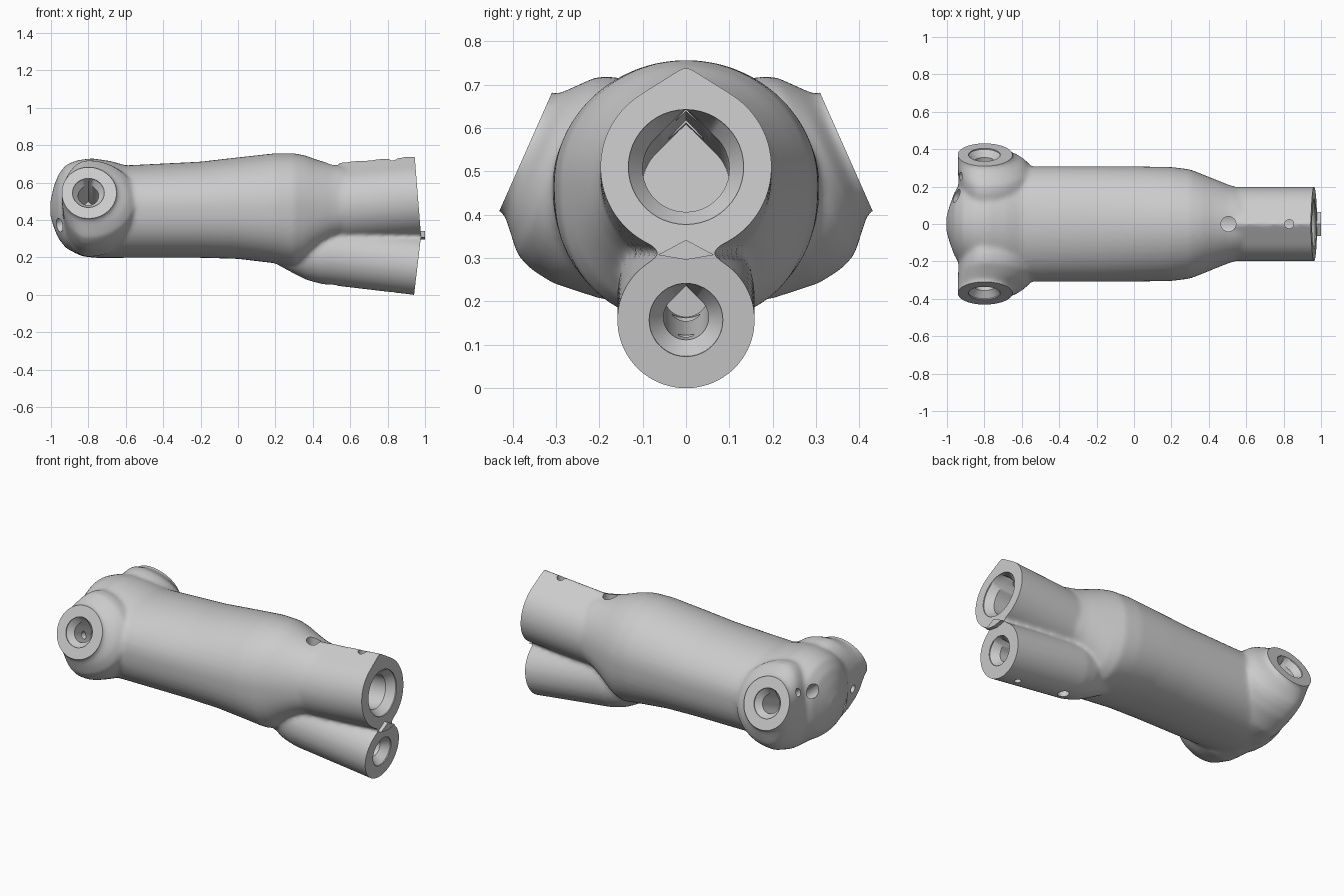
import bpy
import bmesh
from math import acos, cos, sin, pi, copysign
from mathutils import Vector

SIDES = 48
Y = Vector((0, 1, 0))
X = Vector((1, 0, 0))

if "Cube" in bpy.data.objects:
    bpy.data.objects.remove(bpy.data.objects["Cube"])

grey = bpy.data.materials.new("light_grey")
grey.use_nodes = True
grey.diffuse_color = (0.6, 0.6, 0.6, 1)
grey.node_tree.nodes["Principled BSDF"].inputs["Base Color"].default_value = (0.6, 0.6, 0.6, 1)


def new_object(name, bm):
    bmesh.ops.recalc_face_normals(bm, faces=bm.faces)
    mesh = bpy.data.meshes.new(name)
    bm.to_mesh(mesh)
    bm.free()
    mesh.materials.append(grey)
    obj = bpy.data.objects.new(name, mesh)
    bpy.context.collection.objects.link(obj)
    return obj


def loft(bm, rings):
    """Closed skin through a list of point rings."""
    rows = [[bm.verts.new(p) for p in ring] for ring in rings]
    for a, b in zip(rows, rows[1:]):
        for i in range(len(a)):
            j = (i + 1) % len(a)
            bm.faces.new((a[i], a[j], b[j], b[i]))
    bm.faces.new(rows[0][::-1])
    bm.faces.new(rows[-1])


def drop_ring(center, side, up, r, peak):
    """Circle whose top is drawn out to a peak, as a multiple of r."""
    lean = acos(1 / peak)
    pts = []
    for i in range(SIDES):
        a = 2 * pi * i / SIDES
        off = min(a, 2 * pi - a)
        d = r / cos(lean - off) if off < lean else r
        pts.append(center + side * (d * sin(a)) + up * (d * cos(a)))
    return pts


def tube(bm, end, axis, stations, peak=1.0, side=Y):
    """Loft along axis; stations are (distance in from the end, radius[, peak])."""
    up = axis.cross(side)
    up = up if up.z > 0 else -up
    loft(bm, [drop_ring(end - axis * s[0], side, up, s[1], s[2] if len(s) > 2 else peak)
              for s in stations])


def boss(bm, end, axis, stations):
    """Lopsided flare; stations are (distance in, radius, reach to +x, reach to -x)."""
    up = axis.cross(X)
    up = up if up.z > 0 else -up
    rings = []
    for depth, r, right, left in stations:
        turns = [2 * pi * i / SIDES for i in range(SIDES)]
        rings.append([end - axis * depth + up * (r * cos(a))
                      + X * ((right if sin(a) > 0 else left) * sin(a)) for a in turns])
    loft(bm, rings)


def body_ring(x, low, high, w, mid):
    pts = []
    for i in range(SIDES):
        a = 2 * pi * i / SIDES
        c, s = cos(a), sin(a)
        n = 1.0 if s > 0 else 0.84          # squarer underside
        z = (high - mid if s > 0 else mid - low) * abs(s) ** n
        pts.append(Vector((x, w * copysign(abs(c) ** n, c), mid + copysign(z, s))))
    return pts


# Axes: (end centre, outward direction)
upper_end, upper_axis = Vector((0.963, 0, 0.51)), Vector((1, 0, 0.08)).normalized()
lower_end, lower_axis = Vector((0.96, 0, 0.157)), Vector((1, 0, -0.118)).normalized()
boss_ends = [(Vector((-0.8, 0.37 * s, 0.545)), Vector((0, 0.914 * s, 0.406)).normalized())
             for s in (1, -1)]

# Outer solid: body, two sockets and two side bosses
bm = bmesh.new()
profile = [(-1.003, .42, .5, .04), (-.985, .36, .58, .1), (-.96, .3, .645, .17),
           (-.92, .25, .695, .23), (-.86, .217, .72, .27), (-.78, .198, .73, .3),
           (-.68, .197, .715, .306), (-.6, .198, .692, .308), (-.2, .198, .712, .308),
           (0, .192, .735, .308), (.2, .168, .757, .305), (.3, .15, .757, .292),
           (.36, .17, .745, .268), (.43, .23, .72, .24), (.5, .28, .7, .212),
           (.57, .31, .69, .19)]
loft(bm, [body_ring(x, lo, hi, w, 0.47) for x, lo, hi, w in profile])
tube(bm, upper_end, upper_axis, [(-.06, .198), (.7, .198)], 1.18)
tube(bm, lower_end, lower_axis, [(-.06, .159), (.5, .159), (.58, .147), (.68, .11), (.78, .07)], 1.18)
flare = [(-.05, .146, .143, .143), (.012, .15, .15, .143), (.044, .186, .212, .143),
         (.08, .226, .25, .142), (.12, .243, .262, .14), (.18, .252, .262, .138),
         (.3, .24, .25, .138), (.42, .19, .22, .138)]
for end, axis in boss_ends:
    boss(bm, end, axis, flare)
body = new_object("lug_body", bm)

mod = body.modifiers.new("blend", "REMESH")
mod.mode = "VOXEL"
mod.voxel_size = 0.011
mod = body.modifiers.new("soften", "SMOOTH")
mod.factor = 0.5
mod.iterations = 12

cutters = []


def cutter(name, build):
    bm = bmesh.new()
    build(bm)
    obj = new_object(name, bm)
    obj.hide_render = True
    cutters.append(obj)
    mod = body.modifiers.new(name, "BOOLEAN")
    mod.object = obj
    mod.operation = "DIFFERENCE"
    mod.solver = "MANIFOLD"


def hole(name, start, direction, r):
    direction = direction.normalized()
    side = direction.orthogonal().normalized()
    cutter(name, lambda b: tube(b, start + direction * 0.3, direction,
                                [(0, r), (0.3, r)], 1.0, side))


# Flat end faces
for name, (end, axis), side, size in (
        ("upper_trim", (upper_end, upper_axis), Y, .6),
        ("lower_trim", (lower_end, lower_axis), Y, .6),
        ("left_trim", boss_ends[0], X, .35),
        ("right_trim", boss_ends[1], X, .35)):
    cutter(name, lambda b: tube(b, end, axis, [(0, size), (-.3, size)], 1.0, side))


def bore(name, end, axis, side, mouth, r, chamfer, depth):
    cutter(name, lambda b: tube(b, end, axis, [(-.02, mouth, 1.0), (.006, mouth, 1.0),
                                               (chamfer, r, 1.41), (depth, r, 1.41)], 1.0, side))


# Chamfered, peaked bores
bore("upper_bore", upper_end, upper_axis, Y, .133, .1, .05, .52)
bore("lower_bore", lower_end, lower_axis, Y, .085, .052, .05, .5)
for name, (end, axis) in zip(("left_bore", "right_bore"), boss_ends):
    bore(name, end, axis, X, .085, .055, .04, .29)

# Small radial holes into each bore; the two bosses are drilled at opposite slants
for x, r in ((.505, .04), (.83, .024)):
    hole("upper_hole", Vector((x, 0, .5)), Vector((0, 0, 1)), r)
    hole("lower_hole", Vector((x, 0, .18)), Vector((0, 0, -1)), r * .8)
for s, slant in ((1, .1), (-1, -.06)):
    for y, z, r in ((.15, .45, .036), (.255, .495, .022)):
        hole("boss_hole", Vector((-.8, y * s, z)), Vector((-.12, 0, slant)), r)

# Bake the result and drop the cutters
bpy.context.view_layer.update()
graph = bpy.context.evaluated_depsgraph_get()
baked = bpy.data.meshes.new_from_object(body.evaluated_get(graph))
body.modifiers.clear()
body.data = baked
baked.materials.clear()
baked.materials.append(grey)
for obj in cutters:
    bpy.data.objects.remove(obj)

# Little wedge where the two end faces meet
bm = bmesh.new()
diamond = [(-.065, .307), (0, .296), (.065, .307), (0, .342)]
loft(bm, [[Vector((x, y, z)) for y, z in diamond] for x in (.95, 1.0)])
new_object("end_wedge", bm)

bpy.ops.object.select_all(action="DESELECT")
body.select_set(True)
bpy.context.view_layer.objects.active = body
bpy.ops.object.shade_smooth_by_angle(angle=0.6)
